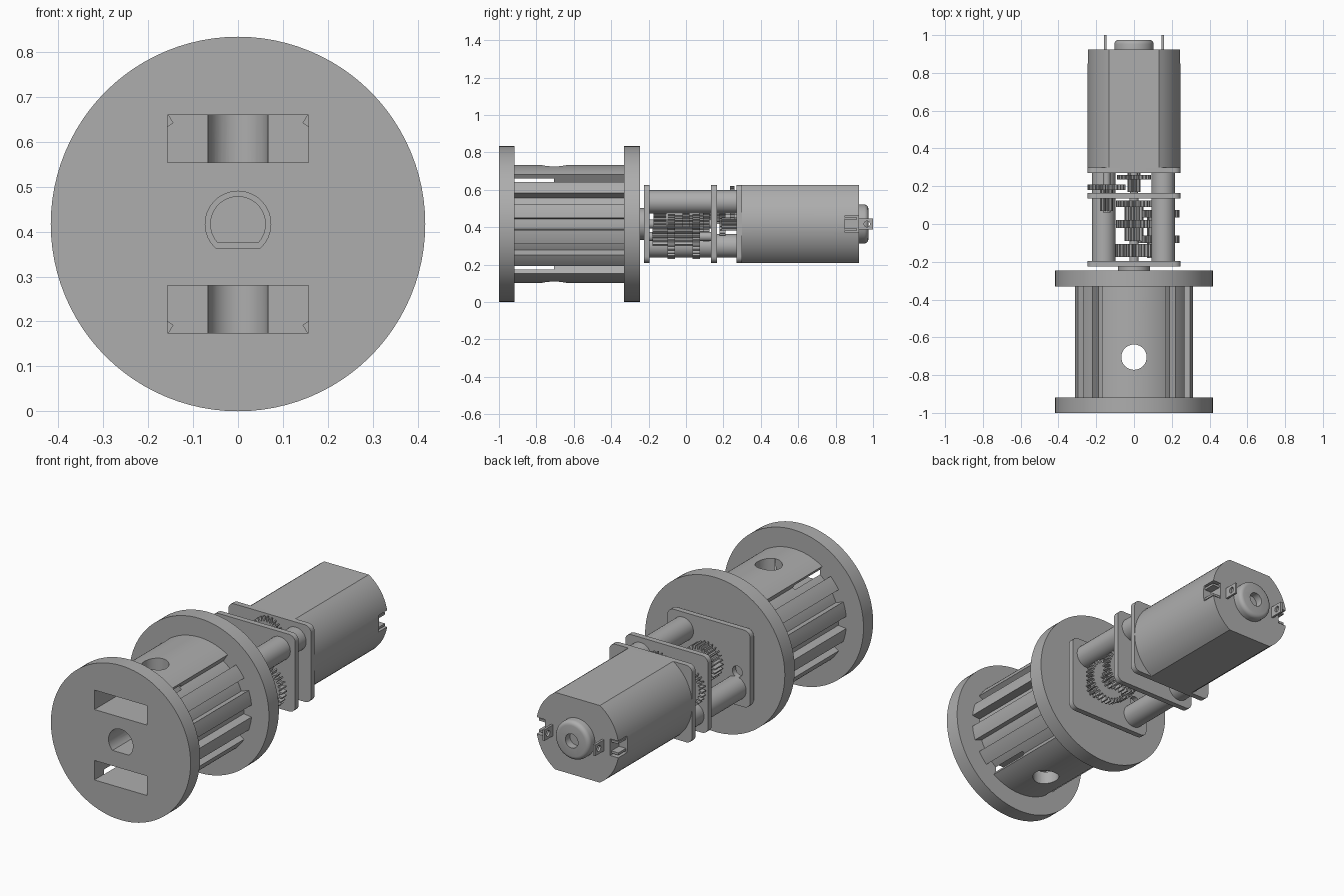
import bpy
import bmesh
from math import sin, cos, pi, radians, sqrt, asin
from mathutils import Vector

cube = bpy.data.objects.get("Cube")
if cube:
    bpy.data.objects.remove(cube)

AXIS = 0.417  # height of the main axis

grey = bpy.data.materials.new("plain grey")
grey.use_nodes = True
COLOUR = (0.42, 0.42, 0.42, 1)
grey.diffuse_color = COLOUR
grey.node_tree.nodes["Principled BSDF"].inputs["Base Color"].default_value = COLOUR


def prism(name, profile, y0, y1, x=0, z=AXIS):
    """Extrude an (x, z) outline along y."""
    bm = bmesh.new()
    face = bm.faces.new([bm.verts.new((x + px, y0, z + pz)) for px, pz in profile])
    new = bmesh.ops.extrude_face_region(bm, geom=[face])["geom"]
    verts = [v for v in new if isinstance(v, bmesh.types.BMVert)]
    bmesh.ops.translate(bm, verts=verts, vec=(0, y1 - y0, 0))
    bmesh.ops.recalc_face_normals(bm, faces=bm.faces)
    mesh = bpy.data.meshes.new(name)
    bm.to_mesh(mesh)
    bm.free()
    obj = bpy.data.objects.new(name, mesh)
    bpy.context.collection.objects.link(obj)
    mesh.materials.append(grey)
    return obj


def arc(r, a0, a1, n):
    return [(r * cos(a0 + (a1 - a0) * i / n), r * sin(a0 + (a1 - a0) * i / n)) for i in range(n + 1)]


def circle(r, n=32):
    return arc(r, 0, 2 * pi, n)[:-1]


def rect(w, h):
    return [(-w, -h), (w, -h), (w, h), (-w, h)]


def d_shape(r, flat):
    a = asin(flat / r)
    return arc(r, -a, pi + a, 36)


def rounded_rect(w, h, r):
    pts = []
    for k, (sx, sz) in enumerate([(1, 1), (-1, 1), (-1, -1), (1, -1)]):
        pts += [(sx * (w - r) + px, sz * (h - r) + pz)
                for px, pz in arc(r, k * pi / 2, (k + 1) * pi / 2, 5)]
    return pts


def gear(name, r, teeth, y0, y1, x, z):
    pts = []
    depth = min(0.02, r * 0.3)
    for i in range(teeth):
        for f, rad in ((-0.3, r - depth), (-0.14, r), (0.14, r), (0.3, r - depth)):
            a = 2 * pi * (i + f) / teeth
            pts.append((rad * cos(a), rad * sin(a)))
    return prism(name, pts, y0, y1, x, z)


def cut(target, *cutters):
    """Subtract the cutters from the target, leaving the cutters in place."""
    for c in cutters:
        c.hide_render = True
        m = target.modifiers.new("cut", "BOOLEAN")
        m.operation, m.solver, m.object = "DIFFERENCE", "EXACT", c
        bpy.context.view_layer.objects.active = target
        bpy.ops.object.modifier_apply(modifier=m.name)


# Pulley: toothed hub with a plain land above and below for the cross hole
TEETH = 14
PITCH = 2 * pi / TEETH
R_OUT, R_IN = 0.315, 0.268
hub_profile = []
for i in range(TEETH):
    mid = pi / 2 + i * PITCH
    half = radians(7)
    hub_profile += arc(R_OUT, mid - half, mid + half, 4)
    g0, g1 = mid + half, mid + PITCH - half
    plain = abs(sin(mid + PITCH / 2)) > 0.95
    hub_profile += arc(R_OUT if plain else R_IN, g0, g1, 4)[1 if plain else 0:-1 if plain else None]

hub = prism("pulley_hub", hub_profile, -0.92, -0.33)
front_flange = prism("pulley_front_flange", circle(0.417, 96), -1.0, -0.918)
rear_flange = prism("pulley_rear_flange", circle(0.417, 96), -0.332, -0.247)

bore = prism("bore_cutter", d_shape(0.073, 0.054), -1.1, -0.2)
slots = [prism("nut_slot_cutter", rect(0.157, 0.0525), -1.1, -0.705, 0, AXIS + s * 0.19)
         for s in (1, -1)]
cross = prism("cross_hole_cutter", circle(0.067, 40), -0.6, 0.6, 0, 0)
cross.rotation_euler.x = pi / 2
cross.location = (0, -0.705, AXIS)
bpy.context.view_layer.update()
cut(hub, bore, cross, *slots)
cut(front_flange, bore, *slots)
cut(rear_flange, bore)

# Output shaft and its bearing
prism("output_shaft", d_shape(0.062, 0.041), -0.63, -0.2)
prism("shaft_bearing", circle(0.085), -0.247, -0.22)

# Gearbox plates
plate = rounded_rect(0.247, 0.208, 0.035)
front_plate = prism("gearbox_front_plate", plate, -0.225, -0.195)
prism("gearbox_middle_plate", plate, 0.135, 0.165)
prism("gearbox_rear_plate", plate, 0.27, 0.3)
plate_hole = prism("plate_hole_cutter", circle(0.03, 24), -0.3, -0.1, -0.17, 0.39)
cut(front_plate, plate_hole)

# Gearbox pillars
for name, x, z in (("upper", 0.155, 0.535), ("lower", -0.16, 0.3)):
    prism(name + "_front_pillar", circle(0.063), -0.2, 0.14, x, z)
    prism(name + "_rear_pillar", circle(0.063), 0.16, 0.275, x, z)

# Gear train: (name, radius, teeth, y start, y end, x, z)
LX, LZ = 0.12, 0.35
for spec in (
    ("output_gear", 0.1, 26, -0.175, -0.105, 0, AXIS),
    ("main_gear_a", 0.095, 26, -0.02, 0.02, 0, AXIS),
    ("main_pinion_a", 0.05, 12, -0.09, -0.02, 0, AXIS),
    ("main_gear_b", 0.095, 26, 0.09, 0.125, 0, AXIS),
    ("main_pinion_b", 0.05, 12, 0.02, 0.09, 0, AXIS),
    ("side_gear_a", 0.12, 30, -0.1, -0.06, LX, LZ),
    ("side_pinion_a", 0.05, 12, -0.18, -0.1, LX, LZ),
    ("side_gear_b", 0.12, 30, 0.035, 0.075, LX, LZ),
    ("side_pinion_b", 0.05, 12, -0.06, 0.035, LX, LZ),
    ("rear_gear_a", 0.1, 26, 0.18, 0.21, -0.145, 0.45),
    ("rear_pinion_a", 0.035, 10, 0.07, 0.18, -0.145, 0.45),
    ("rear_gear_b", 0.09, 24, 0.235, 0.26, 0, 0.53),
    ("rear_pinion_b", 0.035, 10, 0.17, 0.235, 0, 0.53),
    ("motor_pinion", 0.035, 10, 0.19, 0.3, 0, AXIS),
):
    gear(*spec)

# Gear axles
prism("main_axle", circle(0.025, 20), -0.2, 0.14)
prism("side_axle", circle(0.025, 20), -0.2, 0.14, LX, LZ)
prism("rear_axle_a", circle(0.02, 20), 0.06, 0.28, -0.145, 0.45)
prism("rear_axle_b", circle(0.02, 20), 0.16, 0.28, 0, 0.53)

# Motor can: a round body flattened above and below, with side notches
a = asin(0.208 / 0.247)
motor = prism("motor_can", arc(0.247, -a, a, 24) + arc(0.247, pi - a, pi + a, 24), 0.3, 0.925)
for s in (1, -1):
    notch = prism("motor_notch_cutter", rect(0.06, 0.045), 0.85, 1.0, s * 0.255, AXIS)
    cut(motor, notch)
    bpy.data.objects.remove(notch)

    # Motor terminals: thin eyelet tabs and their clips
    tab = prism("terminal_tab", rect(0.006, 0.03), 0.9, 1.0, s * 0.152, AXIS)
    eye = prism("terminal_eye_cutter", circle(0.016, 16), -0.1, 0.1, 0, 0)
    eye.rotation_euler.z = pi / 2
    eye.location = (s * 0.152, 0.968, AXIS)
    bpy.context.view_layer.update()
    cut(tab, eye)
    bpy.data.objects.remove(eye)
    for t in (1, -1):
        prism("terminal_clip", rect(0.022, 0.006), 0.84, 0.915, s * 0.215, AXIS + t * 0.03)

# Rear motor bearing, rounded rim and recessed centre
cap = prism("motor_rear_bearing", circle(0.104, 48), 0.92, 0.975)
recess = prism("bearing_recess_cutter", circle(0.038, 24), 0.935, 1.1)
bm = bmesh.new()
bm.from_mesh(cap.data)
rim = [e for e in bm.edges if all(v.co.y > 0.97 for v in e.verts)]
bmesh.ops.bevel(bm, geom=rim, offset=0.022, segments=4, profile=0.5, affect="EDGES")
bm.to_mesh(cap.data)
bm.free()
cut(cap, recess)

# Remove the remaining cutters, then smooth the round surfaces
for c in (bore, cross, plate_hole, recess, *slots):
    bpy.data.objects.remove(c)
bpy.ops.object.select_all(action="DESELECT")
for obj in bpy.context.collection.objects:
    if obj.type == "MESH":
        obj.select_set(True)
        bpy.context.view_layer.objects.active = obj
bpy.ops.object.shade_smooth_by_angle(angle=radians(28))
